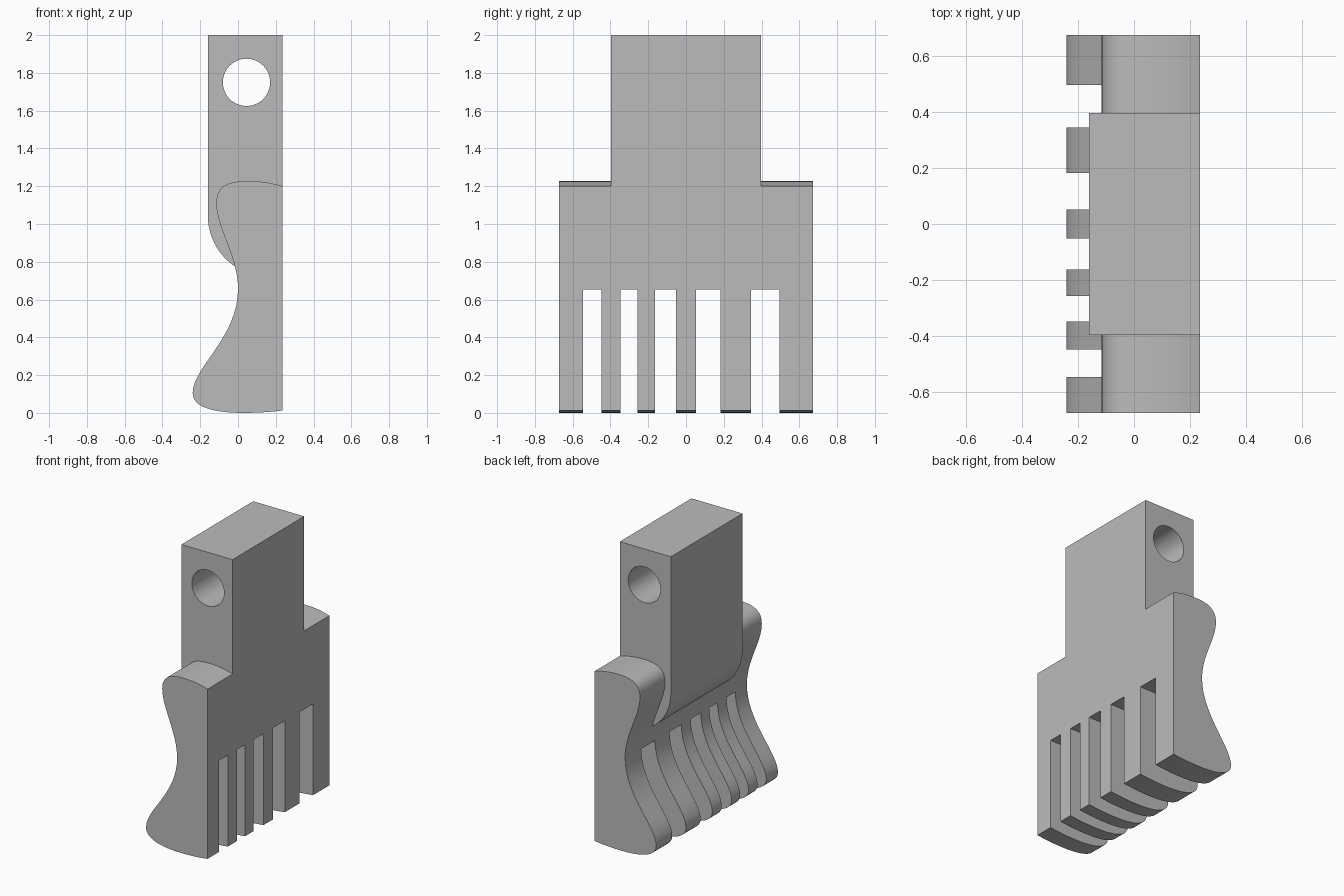
import bpy, bmesh, math
from mathutils import Vector
from mathutils.geometry import interpolate_bezier

cube = bpy.data.objects.get("Cube")
if cube:
    bpy.data.objects.remove(cube, do_unlink=True)

grey = bpy.data.materials.new("plain grey")
grey.use_nodes = True
colour = (0.5, 0.5, 0.5, 1)
grey.diffuse_color = colour
grey.node_tree.nodes["Principled BSDF"].inputs["Base Color"].default_value = colour


def smooth_path(start, segments, steps=18):
    """Chain of bezier segments, each (handle, handle, end)."""
    points = [Vector(start)]
    for h1, h2, end in segments:
        points += interpolate_bezier(points[-1], Vector(h1), Vector(h2), Vector(end), steps)[1:]
    return points


def extrude_profile(name, profile, y0, y1):
    """Solid made by sweeping an x-z outline along y."""
    bm = bmesh.new()
    face = bm.faces.new([bm.verts.new((p[0], y0, p[1])) for p in profile])
    swept = bmesh.ops.extrude_face_region(bm, geom=[face])
    moved = [v for v in swept["geom"] if isinstance(v, bmesh.types.BMVert)]
    bmesh.ops.translate(bm, verts=moved, vec=(0, y1 - y0, 0))
    bmesh.ops.recalc_face_normals(bm, faces=bm.faces)
    mesh = bpy.data.meshes.new(name)
    bm.to_mesh(mesh)
    bm.free()
    mesh.materials.append(grey)
    obj = bpy.data.objects.new(name, mesh)
    bpy.context.collection.objects.link(obj)
    return obj


def combine(target, other, operation):
    """Apply a boolean and discard the second solid."""
    bpy.context.view_layer.objects.active = target
    mod = target.modifiers.new("combine", "BOOLEAN")
    mod.operation, mod.solver, mod.object = operation, "EXACT", other
    bpy.ops.object.modifier_apply(modifier=mod.name)
    bpy.data.objects.remove(other, do_unlink=True)


BACK, HALF_BODY, HALF_NECK = 0.235, 0.673, 0.396

# Waisted comb body
body_outline = smooth_path((BACK, 1.2), [
    ((0.17, 1.22), (0.12, 1.227), (0.045, 1.227)),
    ((-0.08, 1.227), (-0.115, 1.18), (-0.115, 1.11)),
    ((-0.115, 0.98), (0, 0.83), (0, 0.656)),
    ((0, 0.40), (-0.24, 0.24), (-0.24, 0.106)),
    ((-0.24, 0.02), (-0.1, 0), (0.03, 0)),
    ((0.1, 0), (0.18, 0.005), (BACK, 0.013)),
])
body = extrude_profile("comb_body", body_outline, -HALF_BODY, HALF_BODY)

# Upright neck with a rounded lower edge
neck_outline = smooth_path((-0.16, 1.05), [((-0.16, 0.93), (-0.1, 0.83), (-0.015, 0.775))])
neck_outline += [(0.06, 0.74), (BACK, 0.74), (BACK, 2), (-0.16, 2)]
neck = extrude_profile("neck", neck_outline, -HALF_NECK, HALF_NECK)
combine(body, neck, "UNION")

# Round hole through the neck
circle = [(0.045 + 0.125 * math.cos(math.tau * i / 64), 1.75 + 0.125 * math.sin(math.tau * i / 64))
          for i in range(64)]
combine(body, extrude_profile("hole_cutter", circle, -1, 1), "DIFFERENCE")

# Slots between the teeth, widening towards one end
slot_outline = [(-1, -1), (1, -1), (1, 0.652), (-1, 0.652)]
for y0, y1 in [(-0.545, -0.447), (-0.348, -0.256), (-0.163, -0.052), (0.052, 0.182), (0.343, 0.495)]:
    combine(body, extrude_profile("slot_cutter", slot_outline, y0, y1), "DIFFERENCE")

# Smooth curves, sharp corners
bpy.ops.object.select_all(action="DESELECT")
body.select_set(True)
bpy.context.view_layer.objects.active = body
bpy.ops.object.shade_smooth_by_angle(angle=math.radians(30))
